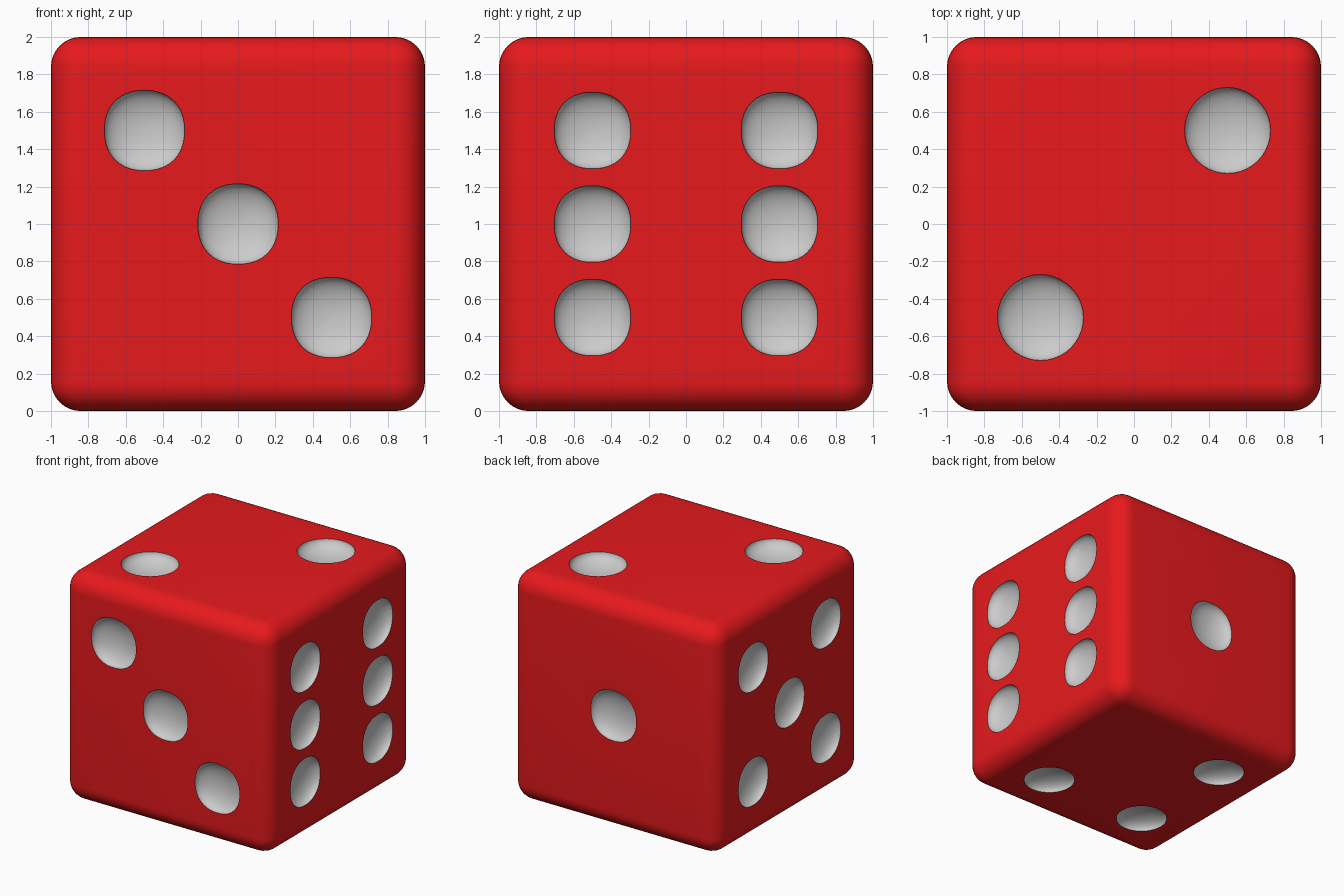
import bpy, bmesh, math
from mathutils import Vector, Matrix

if "Cube" in bpy.data.objects:
    bpy.data.objects.remove(bpy.data.objects["Cube"])

DEPTH = 0.1


def material(name, color):
    m = bpy.data.materials.new(name)
    m.diffuse_color = color
    m.use_nodes = True
    m.node_tree.nodes["Principled BSDF"].inputs["Base Color"].default_value = m.diffuse_color
    return m


red = material("red", (0.8, 0.01, 0.012, 1))
grey = material("pip_grey", (0.8, 0.8, 0.8, 1))


def make_object(name, bm):
    bmesh.ops.recalc_face_normals(bm, faces=bm.faces)
    me = bpy.data.meshes.new(name)
    bm.to_mesh(me)
    bm.free()
    me.materials.append(red)
    me.materials.append(grey)
    ob = bpy.data.objects.new(name, me)
    bpy.context.collection.objects.link(ob)
    return ob


# rounded cube body
bm = bmesh.new()
bmesh.ops.create_cube(bm, size=2, matrix=Matrix.Translation((0, 0, 1)))
bmesh.ops.bevel(bm, geom=bm.edges[:], offset=0.16, segments=8,
                profile=0.5, affect='EDGES')
body = make_object("die_body", bm)

# pip layouts: face normal, two in-face axes, radius, outline exponent, positions
X, Y, Z = Vector((1, 0, 0)), Vector((0, 1, 0)), Vector((0, 0, 1))
a = 0.5
corners = [(-a, -a), (a, -a), (-a, a), (a, a)]
faces = [
    (-Y, X, Z, 0.215, 2.25, [(-a, a), (0, 0), (a, -a)]),
    (Y, X, Z, 0.22, 2.2, [(0, 0)]),
    (X, Y, Z, 0.205, 2.25, corners + [(-a, 0), (a, 0)]),
    (-X, Y, Z, 0.205, 2.25, corners + [(0, 0)]),
    (Z, X, Y, 0.23, 2.0, [(-a, -a), (a, a)]),
    (-Z, X, Y, 0.21, 2.0, corners),
]

# flattened spheres that hollow out the pips
bm = bmesh.new()
for n, u, v, r, p, spots in faces:
    for s, t in spots:
        centre = Z + n + u * s + v * t
        made = bmesh.ops.create_uvsphere(bm, u_segments=40, v_segments=21, radius=1)
        for vert in made["verts"]:
            x, y, z = vert.co
            h = math.hypot(x, y)
            k = 1.0
            if h > 1e-5:
                k = h / (abs(x) ** p + abs(y) ** p) ** (1 / p)
            vert.co = centre + (u * x + v * y) * (r * k) + n * (z * DEPTH)
for f in bm.faces:
    f.material_index = 1
cutter = make_object("pip_cutter", bm)
cutter.hide_render = True

# cut the pips
mod = body.modifiers.new("pips", 'BOOLEAN')
mod.operation = 'DIFFERENCE'
mod.solver = 'EXACT'
mod.object = cutter
bpy.context.view_layer.objects.active = body
body.select_set(True)
bpy.ops.object.modifier_apply(modifier=mod.name)
bpy.data.objects.remove(cutter)
bpy.ops.object.shade_smooth_by_angle(angle=math.radians(35))
